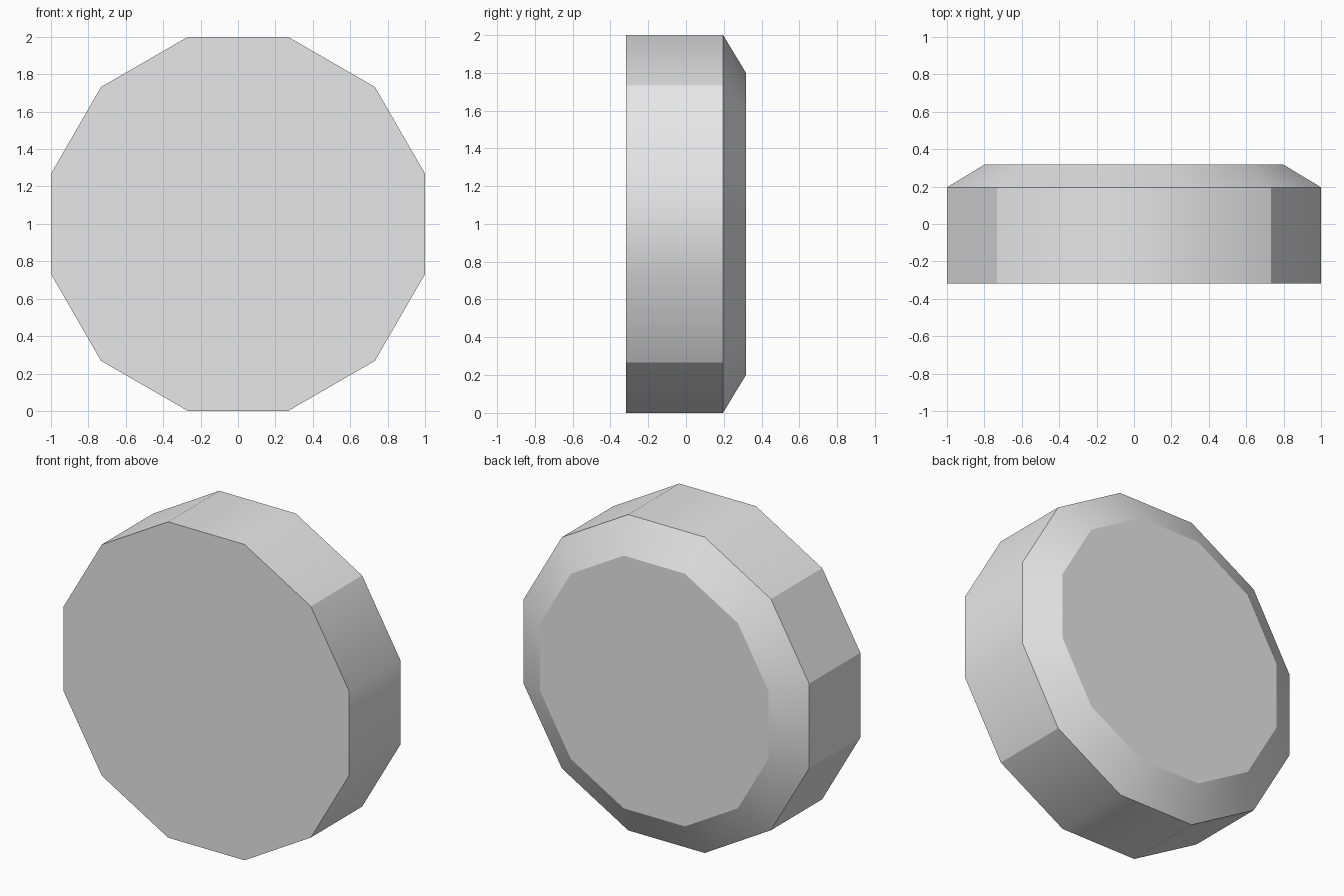
import bpy
import bmesh
import math
from mathutils import Matrix, Vector

default_cube = bpy.data.objects.get("Cube")
if default_cube:
    bpy.data.objects.remove(default_cube, do_unlink=True)

SIDES = 12
HALF_DEPTH = 0.317
RIM_Y = 0.196
RADIUS = 1 / math.cos(math.pi / SIDES)
BACK_SCALE = 0.8

grey = bpy.data.materials.new("light grey")
grey.use_nodes = True
grey.diffuse_color = (0.8, 0.8, 0.8, 1)
grey.node_tree.nodes["Principled BSDF"].inputs["Base Color"].default_value = (0.8, 0.8, 0.8, 1)

bm = bmesh.new()

# Twelve-sided body: flat sides on the left, right, top and bottom
place = (Matrix.Translation((0, (RIM_Y - HALF_DEPTH) / 2, 1))
         @ Matrix.Rotation(-math.pi / 2, 4, "X")
         @ Matrix.Rotation(math.pi / SIDES, 4, "Z"))
bmesh.ops.create_cone(bm, cap_ends=True, segments=SIDES, radius1=RADIUS, radius2=RADIUS,
                      depth=HALF_DEPTH + RIM_Y, matrix=place)

# Turn so that the corners sit either side of the axes
corner = max((v.co for v in bm.verts), key=lambda c: c.z)
if abs(corner.x) < 0.1:
    bmesh.ops.rotate(bm, verts=bm.verts, cent=(0, 0, 1),
                     matrix=Matrix.Rotation(math.pi / SIDES, 3, "Y"))

# Sloping rim that narrows to the back face
bm.normal_update()
back = max(bm.faces, key=lambda f: f.normal.y)
ring = bmesh.ops.extrude_face_region(bm, geom=[back])["geom"]
bmesh.ops.delete(bm, geom=[back], context="FACES_ONLY")
ring_verts = [g for g in ring if isinstance(g, bmesh.types.BMVert)]
bmesh.ops.scale(bm, verts=ring_verts, vec=(BACK_SCALE, 1, BACK_SCALE),
                space=Matrix.Translation((0, 0, -1)))
bmesh.ops.translate(bm, verts=ring_verts, vec=(0, HALF_DEPTH - RIM_Y, 0))
bmesh.ops.recalc_face_normals(bm, faces=bm.faces)
bm.normal_update()

# Smooth faces, with creases round both caps, the rim and some side corners
for face in bm.faces:
    face.smooth = True
for edge in bm.edges:
    a, b = (v.co for v in edge.verts)
    mid = (a + b) / 2 - Vector((0, 0, 1))
    around = abs(a.y - b.y) < 0.01
    on_body = max(a.y, b.y) < RIM_Y + 0.01
    diagonal = abs(abs(mid.x) - abs(mid.z)) < 0.1
    right_side = mid.x < -0.95
    edge.smooth = not (around or (on_body and (diagonal or right_side)))

mesh = bpy.data.meshes.new("button_disc")
bm.to_mesh(mesh)
bm.free()
mesh.materials.append(grey)
disc = bpy.data.objects.new("button_disc", mesh)
bpy.context.collection.objects.link(disc)
